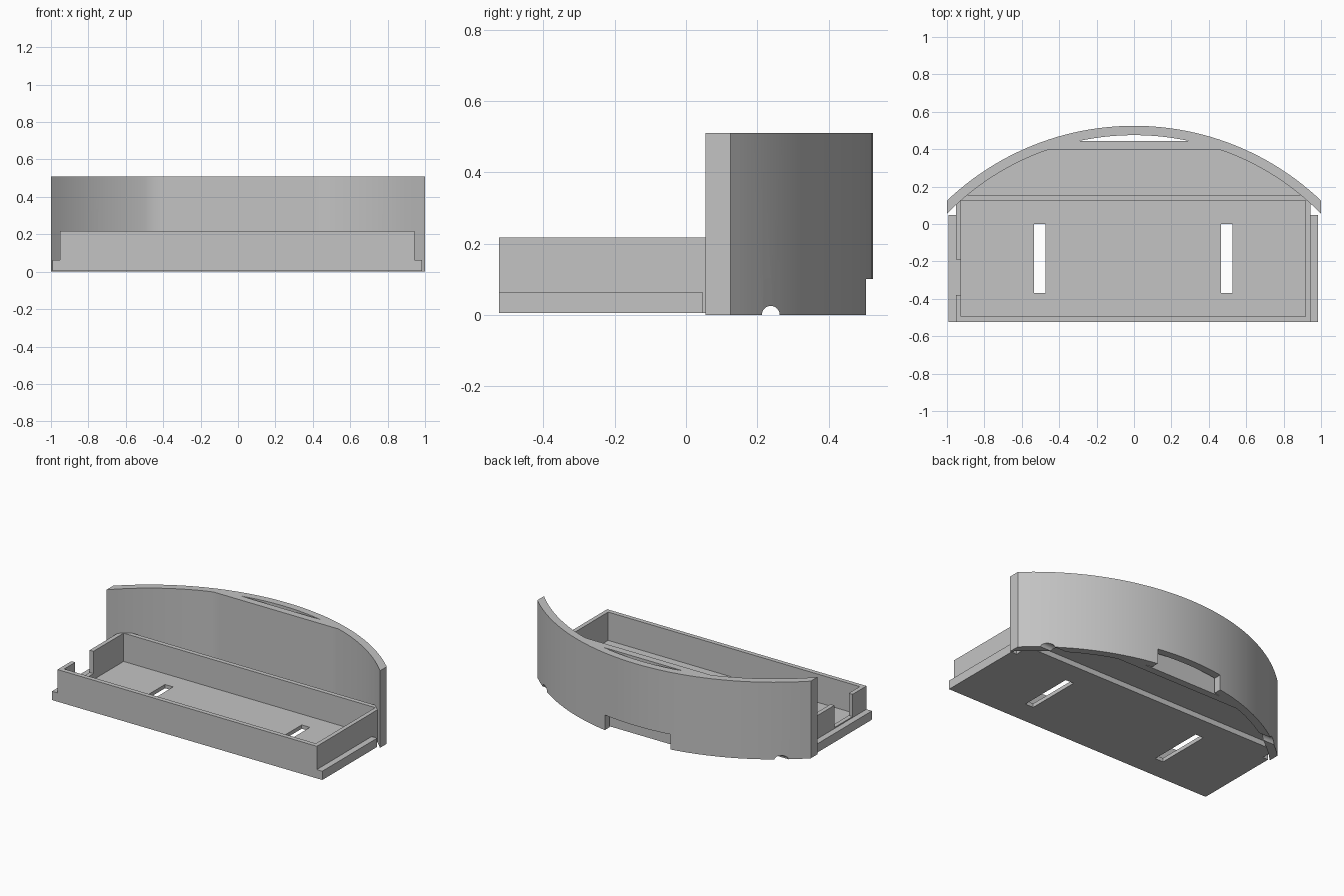
import bpy, bmesh, math
from mathutils import Vector

old = bpy.data.objects.get("Cube")
if old:
    bpy.data.objects.remove(old, do_unlink=True)

grey = bpy.data.materials.new("plain grey")
grey.use_nodes = True
grey.diffuse_color = (0.55, 0.55, 0.55, 1)
grey.node_tree.nodes["Principled BSDF"].inputs["Base Color"].default_value = (0.55, 0.55, 0.55, 1)

CENTRE_Y = -0.925   # centre shared by all the arcs
SHIFT = -0.004      # the tray sits slightly off centre


def prism(name, outline, z0, z1):
    """Extrude a flat outline from z0 up to z1."""
    bm = bmesh.new()
    face = bm.faces.new([bm.verts.new((x, y, z0)) for x, y in outline])
    top = bmesh.ops.extrude_face_region(bm, geom=[face])["geom"]
    bmesh.ops.translate(bm, vec=Vector((0, 0, z1 - z0)),
                        verts=[v for v in top if isinstance(v, bmesh.types.BMVert)])
    bmesh.ops.recalc_face_normals(bm, faces=bm.faces)
    mesh = bpy.data.meshes.new(name)
    bm.to_mesh(mesh)
    bm.free()
    mesh.materials.append(grey)
    obj = bpy.data.objects.new(name, mesh)
    bpy.context.collection.objects.link(obj)
    return obj


def block(name, x0, x1, y0, y1, z0, z1):
    return prism(name, [(x0, y0), (x1, y0), (x1, y1), (x0, y1)], z0, z1)


def select_only(obj):
    bpy.ops.object.select_all(action='DESELECT')
    bpy.context.view_layer.objects.active = obj
    obj.select_set(True)


def combine(obj, tool, operation='DIFFERENCE'):
    """Apply a boolean and discard the tool."""
    select_only(obj)
    mod = obj.modifiers.new("combine", 'BOOLEAN')
    mod.operation = operation
    mod.solver = 'EXACT'
    mod.object = tool
    bpy.ops.object.modifier_apply(modifier=mod.name)
    bpy.data.objects.remove(tool, do_unlink=True)


def arc(radius, half_width, steps=48):
    """Points along an arc from -x to +x, evenly spaced by angle."""
    a = math.asin(half_width / radius)
    return [(radius * math.sin(t), CENTRE_Y + radius * math.cos(t))
            for t in (a * (2 * i / steps - 1) for i in range(steps + 1))]


# Tray with a side flange, cavity, cable notch and two floor slots
tray = block("tray", SHIFT - 0.948, SHIFT + 0.948, -0.525, 0.155, 0.005, 0.217)
combine(tray, block("flange", SHIFT - 0.988, SHIFT + 0.988, -0.525, 0.048, 0.005, 0.063), 'UNION')
combine(tray, block("cavity", SHIFT - 0.92, SHIFT + 0.92, -0.495, 0.125, 0.03, 0.5))
combine(tray, block("notch", -1.1, -0.88, -0.38, -0.19, 0.07, 0.5))
for x in (-0.5, 0.5):
    combine(tray, block("slot", SHIFT + x - 0.03, SHIFT + x + 0.03, -0.37, 0, -0.1, 0.1))

# Curved back wall, flattened on the inside where it is thickest
inner = [(x, min(y, 0.397)) for x, y in arc(1.40, 1.0)]
wall = prism("curved_back_wall", arc(1.45, 1.0) + inner[::-1], 0, 0.51)

# Lens shaped opening through the top of the wall
combine(wall, prism("lens_slot", arc(1.40, 0.29, 24), -0.1, 0.7))

# Recess low in the middle of the back
combine(wall, block("back_recess", -0.24, 0.24, 0.446, 0.7, -0.1, 0.1))

# Half-round cable holes at the foot of both ends
bpy.ops.mesh.primitive_cylinder_add(vertices=32, radius=0.025, depth=2.4,
                                    location=(0, 0.238, 0), rotation=(0, math.pi / 2, 0))
combine(wall, bpy.context.object)

# Thin deck joining the tray to the wall
deck_outline = [(x, min(y, 0.41)) for x, y in arc(1.42, 0.927)]
deck = prism("rear_deck", deck_outline, 0.04, 0.065)

for part in (tray, wall, deck):
    part.data.materials.clear()
    part.data.materials.append(grey)
    for poly in part.data.polygons:
        poly.material_index = 0
    select_only(part)
    bpy.ops.object.shade_smooth_by_angle(angle=math.radians(25))
